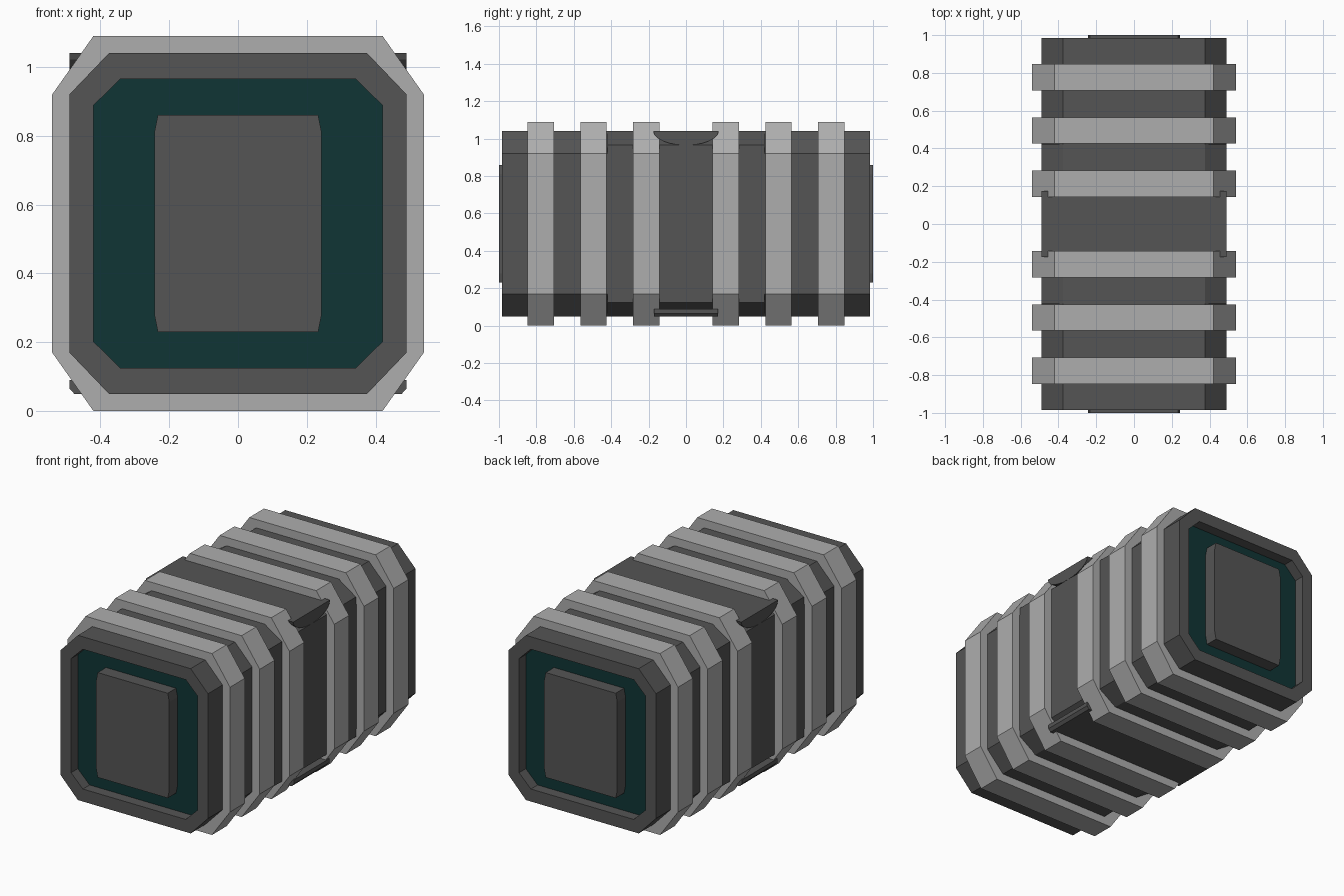
import bpy, bmesh, math

if "Cube" in bpy.data.objects:
    bpy.data.objects.remove(bpy.data.objects["Cube"])


def material(name, rgb):
    m = bpy.data.materials.new(name)
    m.diffuse_color = (*rgb, 1)
    m.use_nodes = True
    m.node_tree.nodes["Principled BSDF"].inputs["Base Color"].default_value = m.diffuse_color
    return m


dark = material("dark_grey", (0.09, 0.09, 0.09))
light = material("light_grey", (0.42, 0.42, 0.42))
teal = material("dark_teal", (0.005, 0.035, 0.035))


def octagon(hx, z0, z1, cx, cz):
    """Rectangle in xz with cut corners."""
    right = [(hx - cx, z0), (hx, z0 + cz), (hx, z1 - cz), (hx - cx, z1)]
    return right + [(-x, z) for x, z in reversed(right)]


def finish(name, bm, mat):
    bmesh.ops.remove_doubles(bm, verts=bm.verts, dist=0.0005)
    bmesh.ops.recalc_face_normals(bm, faces=bm.faces)
    me = bpy.data.meshes.new(name)
    bm.to_mesh(me)
    bm.free()
    me.materials.append(mat)
    ob = bpy.data.objects.new(name, me)
    bpy.context.collection.objects.link(ob)
    return ob


def loft(name, loops, mat):
    """Join (profile, y) loops in order and cap both ends."""
    bm = bmesh.new()
    rows = [[bm.verts.new((x, y, z)) for x, z in prof] for prof, y in loops]
    for a, b in zip(rows, rows[1:]):
        for i in range(len(a)):
            j = (i + 1) % len(a)
            bm.faces.new((a[i], a[j], b[j], b[i]))
    bm.faces.new(rows[0])
    bm.faces.new(rows[-1])
    return finish(name, bm, mat)


# Body shell: recessed ends and a squarer middle section
outer = octagon(0.49, 0.05, 1.04, 0.115, 0.12)
middle = octagon(0.49, 0.05, 1.04, 0.115, 0.075)
inner = octagon(0.42, 0.125, 0.965, 0.078, 0.077)
loft("container_body", [
    (inner, -0.92), (inner, -0.985), (outer, -0.985), (outer, -0.42),
    (middle, -0.42), (middle, 0.42), (outer, 0.42),
    (outer, 0.985), (inner, 0.985), (inner, 0.92)], dark)

# Raised ribs, three on each half
rib = octagon(0.54, 0.0, 1.09, 0.12, 0.17)
for s in (-1, 1):
    for i, y in enumerate((0.213, 0.495, 0.777)):
        loft(f"rib_{'front' if s < 0 else 'back'}_{i + 1}",
             [(rib, s * y - 0.07), (rib, s * y + 0.07)], light)

# Coloured end panels and the raised blocks on them
block = octagon(0.243, 0.23, 0.86, 0.01, 0.05)
for s, side in ((-1, "front"), (1, "back")):
    loft(f"{side}_panel", [(inner, s * 0.90), (inner, s * 0.921)], teal)
    loft(f"{side}_block", [(block, s * 0.91), (block, s * 1.0)], dark)

# Curved-bottom top plate across the middle
bm = bmesh.new()
n = 12
arc = [(0.175 * math.cos(math.pi * i / n), 1.041 - 0.076 * math.sin(math.pi * i / n))
       for i in range(n + 1)]
cap = bm.faces.new([bm.verts.new((-0.49, y, z)) for y, z in arc])
ext = bmesh.ops.extrude_face_region(bm, geom=[cap], use_keep_orig=True)
bmesh.ops.translate(bm, vec=(0.98, 0, 0),
                    verts=[g for g in ext["geom"] if isinstance(g, bmesh.types.BMVert)])
finish("top_plate", bm, dark)

# Bottom plate across the middle, small cut on its lower edges
foot = [(-0.475, 0.049), (0.475, 0.049), (0.49, 0.066), (0.49, 0.09),
        (-0.49, 0.09), (-0.49, 0.066)]
loft("bottom_plate", [(foot, -0.17), (foot, 0.17)], dark)
